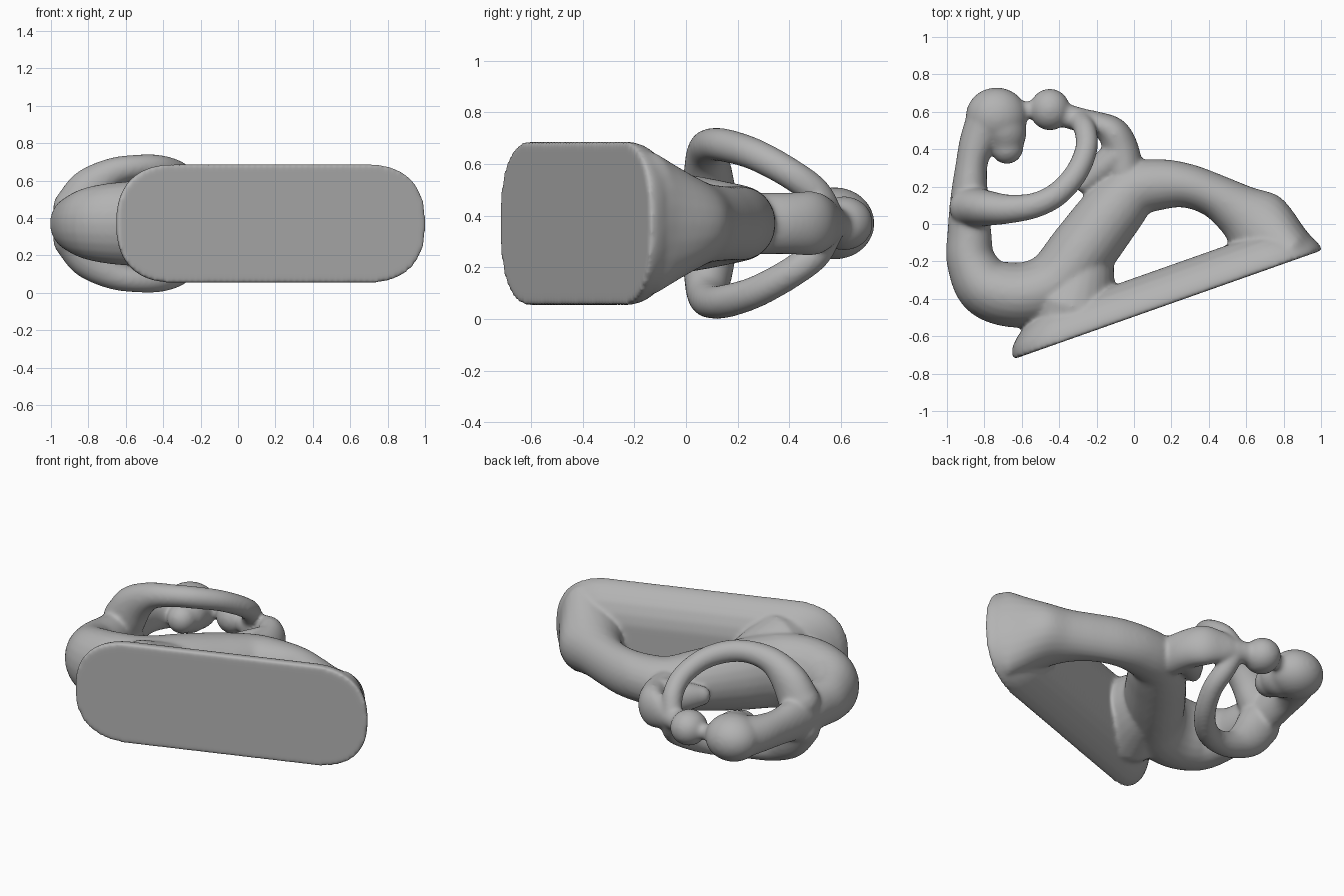
import bpy, bmesh, math
from mathutils import Vector

cube = bpy.data.objects.get("Cube")
if cube:
    bpy.data.objects.remove(cube, do_unlink=True)

MID = 0.37                      # height of the symmetry plane
Z = Vector((0, 0, 1))

# The plinth leans: U runs along its flat sole, V points away from the sole
A, B = Vector((-0.645, -0.723, MID)), Vector((1.006, -0.14, MID))
U = (B - A).normalized()
V = Z.cross(U)
HALF = (B - A).length / 2

stone = bpy.data.materials.new("grey stone")
stone.use_nodes = True
stone.diffuse_color = (0.45, 0.45, 0.45, 1)
stone.node_tree.nodes["Principled BSDF"].inputs["Base Color"].default_value = (0.45, 0.45, 0.45, 1)


def bridge(bm, rings):
    """Skin a list of point rings into a closed shell."""
    rows = [[bm.verts.new(p) for p in ring] for ring in rings]
    n = len(rows[0])
    for a, b in zip(rows, rows[1:]):
        for i in range(n):
            j = (i + 1) % n
            bm.faces.new((a[i], a[j], b[j], b[i]))
    bm.faces.new(rows[0][::-1])
    bm.faces.new(rows[-1])


def spline(pts, steps=6):
    """Catmull-Rom interpolation of points of any dimension."""
    p = [Vector(q) for q in pts]
    p = [p[0] * 2 - p[1]] + p + [p[-1] * 2 - p[-2]]
    out = []
    for i in range(1, len(p) - 2):
        a, b, c, d = p[i - 1:i + 3]
        for s in range(steps):
            t = s / steps
            out.append(0.5 * (2 * b + (c - a) * t + (2 * a - 5 * b + 4 * c - d) * t * t
                              + (3 * b - a - 3 * c + d) * t ** 3))
    out.append(p[-2])
    return out


def limb(bm, pts, side=1, n=24):
    """Tube through (x, y, height off mid, in-plane radius, depth radius) with rounded ends."""
    s = spline(pts)
    pos = [Vector((q[0], q[1], MID + side * q[2])) for q in s]
    rings = []

    def ring(c, t, a, b):
        u = t.cross(Z).normalized()
        w = u.cross(t).normalized()
        pts = [c + u * a * math.cos(k * math.tau / n) + w * b * math.sin(k * math.tau / n)
               for k in range(n)]
        # nothing may poke through the sole
        return [p + V * max(0, 0.03 - (p - A).dot(V)) for p in pts]

    last = len(s) - 1
    for i, q in enumerate(s):
        t = (pos[min(i + 1, last)] - pos[max(i - 1, 0)]).normalized()
        caps = [(0, 1)]
        if i == 0:
            caps = [(-math.cos(h), math.sin(h)) for h in (0.15, 0.45, 0.8, 1.2, math.pi / 2)]
        elif i == last:
            caps = [(math.cos(h), math.sin(h)) for h in (math.pi / 2, 1.2, 0.8, 0.45, 0.15)]
        for along, scale in caps:
            rings.append(ring(pos[i] + t * q[3] * along, t, q[3] * scale, q[4] * scale))
    bridge(bm, rings)


def ball(bm, x, y, rx, ry, rz):
    made = bmesh.ops.create_uvsphere(bm, u_segments=32, v_segments=20, radius=1)["verts"]
    for v in made:
        v.co = Vector((x + v.co.x * rx, y + v.co.y * ry, MID + v.co.z * rz))


def slab(bm, profile, n=96):
    """Rounded oblong stacked along V from (height, inset) pairs, ends sloping more than sides."""
    rings = []
    for v, inset in profile:
        ring = []
        for k in range(n):
            c, s = math.cos(k * math.tau / n), math.sin(k * math.tau / n)
            px = math.copysign(abs(c) ** 0.82, c) * (0.34 - 1.6 * inset) + math.copysign(HALF - 0.34, c)
            pz = math.copysign(abs(s) ** 0.82, s) * (0.318 - inset)
            ring.append((A + B) / 2 + U * px + Z * pz + V * v)
        rings.append(ring)
    bridge(bm, rings)


bm = bmesh.new()
# Plinth with a domed top
slab(bm, [(0, 0), (0.03, 0.002), (0.066, 0.012), (0.11, 0.04), (0.15, 0.08),
          (0.18, 0.14), (0.194, 0.20)])

# Neck, back, hips, thigh, knee and shin in one sweep
limb(bm, [(-0.785, 0.54, 0, .12, .12), (-0.838, 0.43, 0, .098, .11), (-0.868, 0.32, 0, .085, .11),
          (-0.88, 0.15, 0, .10, .13), (-0.88, -0.05, 0, .118, .135), (-0.87, -0.20, 0, .132, .155),
          (-0.78, -0.34, 0, .165, .20), (-0.60, -0.38, 0, .175, .225), (-0.42, -0.32, 0, .18, .225),
          (-0.27, -0.135, 0, .18, .21), (-0.12, 0.06, 0, .17, .18), (0.0, 0.18, 0, .15, .155),
          (0.15, 0.212, 0, .135, .145), (0.29, 0.203, 0, .118, .145), (0.43, 0.152, 0, .117, .145),
          (0.555, 0.075, 0, .145, .155), (0.67, -0.01, 0, .19, .19), (0.83, -0.14, 0, .14, .28)])
# Foot of the thigh spreading into the plinth
limb(bm, [(-0.27, -0.16, 0, .16, .17), (-0.29, -0.30, 0, .19, .22), (-0.33, -0.44, 0, .24, .27)])
# Large head with face
ball(bm, -0.735, 0.575, .165, .155, .14)
limb(bm, [(-0.72, 0.56, 0, .14, .13), (-0.69, 0.48, 0, .12, .12), (-0.68, 0.41, 0, .09, .09)])
# Large arms, mirrored across the symmetry plane
for side in (1, -1):
    limb(bm, [(-0.865, 0.09, .07, .112, .13), (-0.79, 0.085, .185, .096, .115),
              (-0.67, 0.08, .272, .078, .08), (-0.53, 0.10, .303, .068, .066),
              (-0.41, 0.16, .30, .065, .065), (-0.31, 0.27, .265, .062, .062),
              (-0.255, 0.40, .195, .06, .06), (-0.26, 0.50, .12, .06, .06),
              (-0.29, 0.555, .03, .058, .055)], side)
# Small head, its touch to the large head, and its neck
ball(bm, -0.45, 0.612, .108, .112, .105)
limb(bm, [(-0.62, 0.61, 0, .045, .045), (-0.48, 0.61, 0, .05, .05)])
limb(bm, [(-0.42, 0.60, 0, .07, .07), (-0.35, 0.575, 0, .065, .065), (-0.28, 0.555, 0, .065, .07)])
# Small body sitting on the knee
limb(bm, [(-0.28, 0.56, 0, .058, .07), (-0.20, 0.54, 0, .062, .10), (-0.115, 0.49, 0, .085, .125),
          (-0.07, 0.40, 0, .095, .12), (-0.05, 0.28, 0, .10, .12)])
# Small legs folded over the lap
limb(bm, [(-0.09, 0.36, 0, .09, .12), (-0.19, 0.28, 0, .078, .09), (-0.265, 0.215, 0, .05, .06)])

# Blend everything into one carved surface
bmesh.ops.recalc_face_normals(bm, faces=bm.faces)
mesh = bpy.data.meshes.new("embracing_figures")
bm.to_mesh(mesh)
bm.free()
mesh.materials.append(stone)
figure = bpy.data.objects.new("embracing_figures", mesh)
bpy.context.collection.objects.link(figure)
remesh = figure.modifiers.new("blend", 'REMESH')
remesh.mode = 'VOXEL'
remesh.voxel_size = 0.011
remesh.use_smooth_shade = True
smooth = figure.modifiers.new("soften", 'SMOOTH')
smooth.factor = 0.5
smooth.iterations = 14
